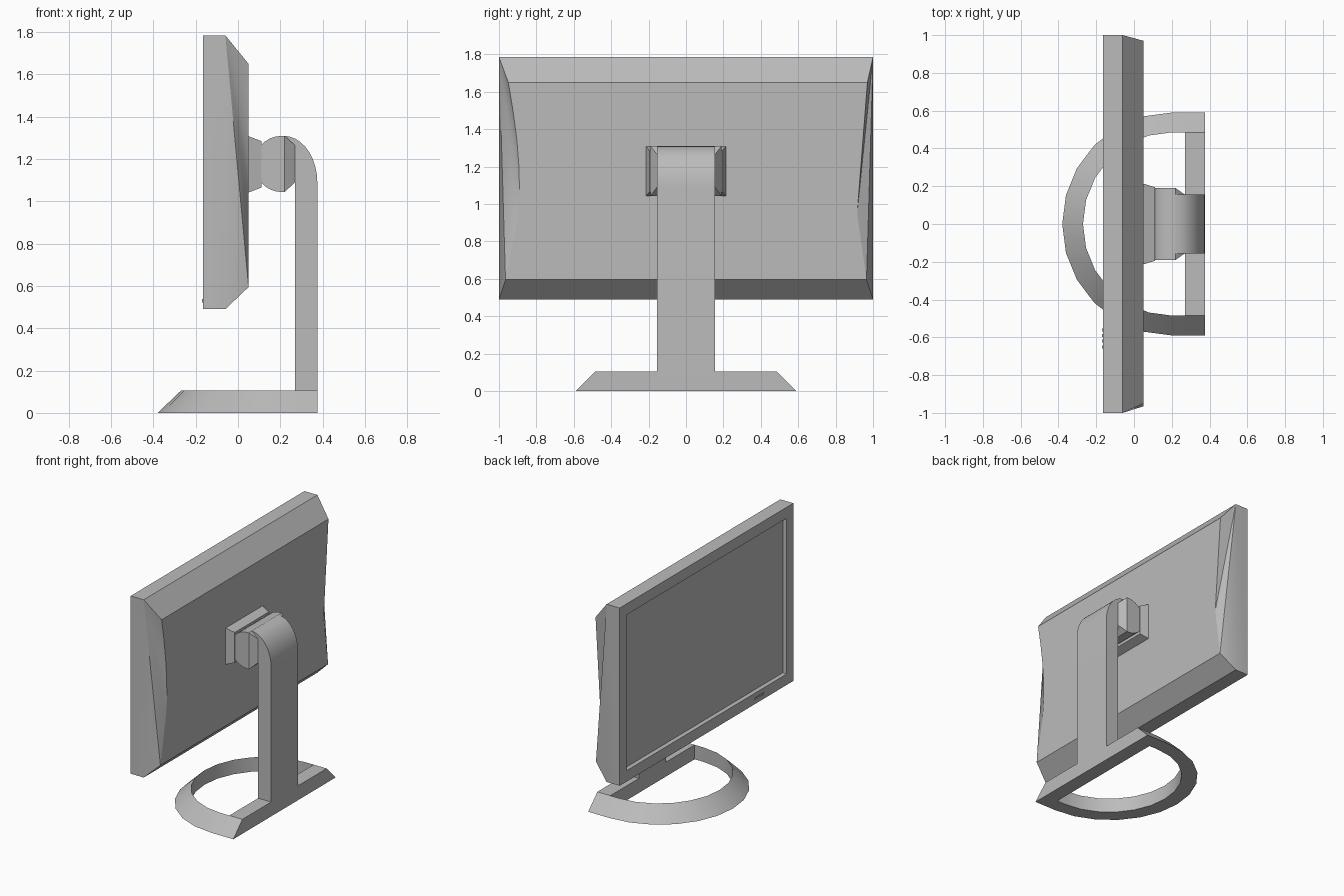
import bpy, bmesh, math

cube = bpy.data.objects.get("Cube")
if cube:
    bpy.data.objects.remove(cube, do_unlink=True)

GREY = (0.5, 0.5, 0.5, 1)
mat = bpy.data.materials.new("plain grey")
mat.use_nodes = True
mat.diffuse_color = GREY
mat.node_tree.nodes["Principled BSDF"].inputs["Base Color"].default_value = GREY


def finish(name, bm, angle=32):
    """Turn a bmesh into a shaded object."""
    bmesh.ops.remove_doubles(bm, verts=bm.verts, dist=1e-5)
    bmesh.ops.recalc_face_normals(bm, faces=bm.faces)
    mesh = bpy.data.meshes.new(name)
    bm.to_mesh(mesh)
    bm.free()
    mesh.materials.append(mat)
    obj = bpy.data.objects.new(name, mesh)
    bpy.context.collection.objects.link(obj)
    bpy.ops.object.select_all(action='DESELECT')
    obj.select_set(True)
    bpy.context.view_layer.objects.active = obj
    bpy.ops.object.shade_smooth_by_angle(angle=math.radians(angle))
    return obj


def loft(name, rings, angle=32):
    """Skin between matching closed rings and cap both ends."""
    bm = bmesh.new()
    rows = [[bm.verts.new(p) for p in ring] for ring in rings]
    n = len(rows[0])
    for a, b in zip(rows, rows[1:]):
        for i in range(n):
            j = (i + 1) % n
            bm.faces.new((a[i], a[j], b[j], b[i]))
    bm.faces.new(rows[0])
    bm.faces.new(rows[-1])
    return finish(name, bm, angle)


def rect(x, hy, z0, z1):
    return [(x, -hy, z0), (x, hy, z0), (x, hy, z1), (x, -hy, z1)]


def extrude_y(name, profile, hy):
    return loft(name, [[(x, y, z) for x, z in profile] for y in (-hy, hy)])


# Display housing: framed front, bevelled back, scooped sides
FRONT, SEAM, BACK = -0.165, -0.06, 0.05
bm = bmesh.new()


def face(points):
    return bm.faces.new([bm.verts.new(p) for p in points])


front = rect(FRONT, 1, 0.49, 1.785)
seam = rect(SEAM, 1, 0.49, 1.785)
lip = rect(FRONT, 0.92, 0.57, 1.705)
floor = rect(FRONT + 0.02, 0.91, 0.58, 1.695)
for a, b in ((front, seam), (front, lip), (lip, floor)):
    for i in range(4):
        j = (i + 1) % 4
        face((a[i], a[j], b[j], b[i]))
face(floor)

# Back outline, with a curved hollow on one side and a creased one on the other
curve = [(-0.95, 1.65), (-0.925, 1.5), (-0.905, 1.35), (-0.893, 1.2),
         (-0.89, 1.05), (-0.905, 0.9), (-0.935, 0.75), (-0.965, 0.595)]
crease = [(0.97, 1.65), (0.915, 0.95), (0.965, 0.595)]
sides = [[(BACK, y, z) for y, z in side] for side in (curve, crease)]
face(sides[0] + sides[1][::-1])
for side, apex, foot in ((sides[0], seam[3], seam[0]), (sides[1], seam[2], seam[1])):
    face((apex, foot, side[-1]))
    for p, q in zip(side, side[1:]):
        face((apex, p, q))
face((seam[3], seam[2], sides[1][0], sides[0][0]))
face((seam[0], seam[1], sides[1][-1], sides[0][-1]))
finish("display_housing", bm, 20)

# Control buttons under the screen
for i in range(4):
    y = -0.56 - 0.03 * i
    loft(f"control_button_{i + 1}",
         [[(x, y + dy, z) for _, dy, z in rect(0, 0.008, 0.522, 0.538)]
          for x in (FRONT - 0.005, FRONT + 0.01)])

# Mounting plate on the back
loft("mounting_plate", [rect(0.045, 0.215, 1.04, 1.31), rect(0.11, 0.195, 1.065, 1.285)])

# Tilt hinge: round drum with a tapered neck
R, CX, CZ = 0.133, 0.208, 1.177
arc = [math.radians(90 + 180 * i / 14) for i in range(15)]
drum = [(CX + R * math.cos(a), CZ + R * math.sin(a)) for a in arc]
extrude_y("hinge_drum", drum + [(0.22, CZ - R), (0.22, CZ + R)], 0.19)
loft("hinge_neck", [rect(0.22, 0.19, CZ - R, CZ + R), rect(0.27, 0.155, 1.09, 1.265)])

# Upright arm with a rounded shoulder
shoulder = [(0.215 + 0.16 * math.sin(math.radians(a)), 1.09 + 0.22 * math.cos(math.radians(a)))
            for a in range(0, 91, 10)]
extrude_y("upright_arm", shoulder + [(0.375, 0.05), (0.27, 0.05), (0.27, 1.09), (0.215, 1.09)], 0.155)

# Base crossbar
loft("base_crossbar", [[(x, -0.59, 0), (x, 0.59, 0), (x, 0.485, 0.105), (x, -0.485, 0.105)]
                       for x in (0.27, 0.375)])

# Base loop: sloped outer wall, upright inner wall
angles = [math.radians(90 + 15 * i) for i in range(13)]
path = [(0.3, 0, 1)] + [(0.2, math.cos(a), math.sin(a)) for a in angles] + [(0.3, 0, -1)]
loft("base_loop", [[(cx + 0.58 * c, 0.59 * s, 0), (cx + 0.47 * c, 0.485 * s, 0.105),
                    (cx + 0.47 * c, 0.485 * s, 0)] for cx, c, s in path])
